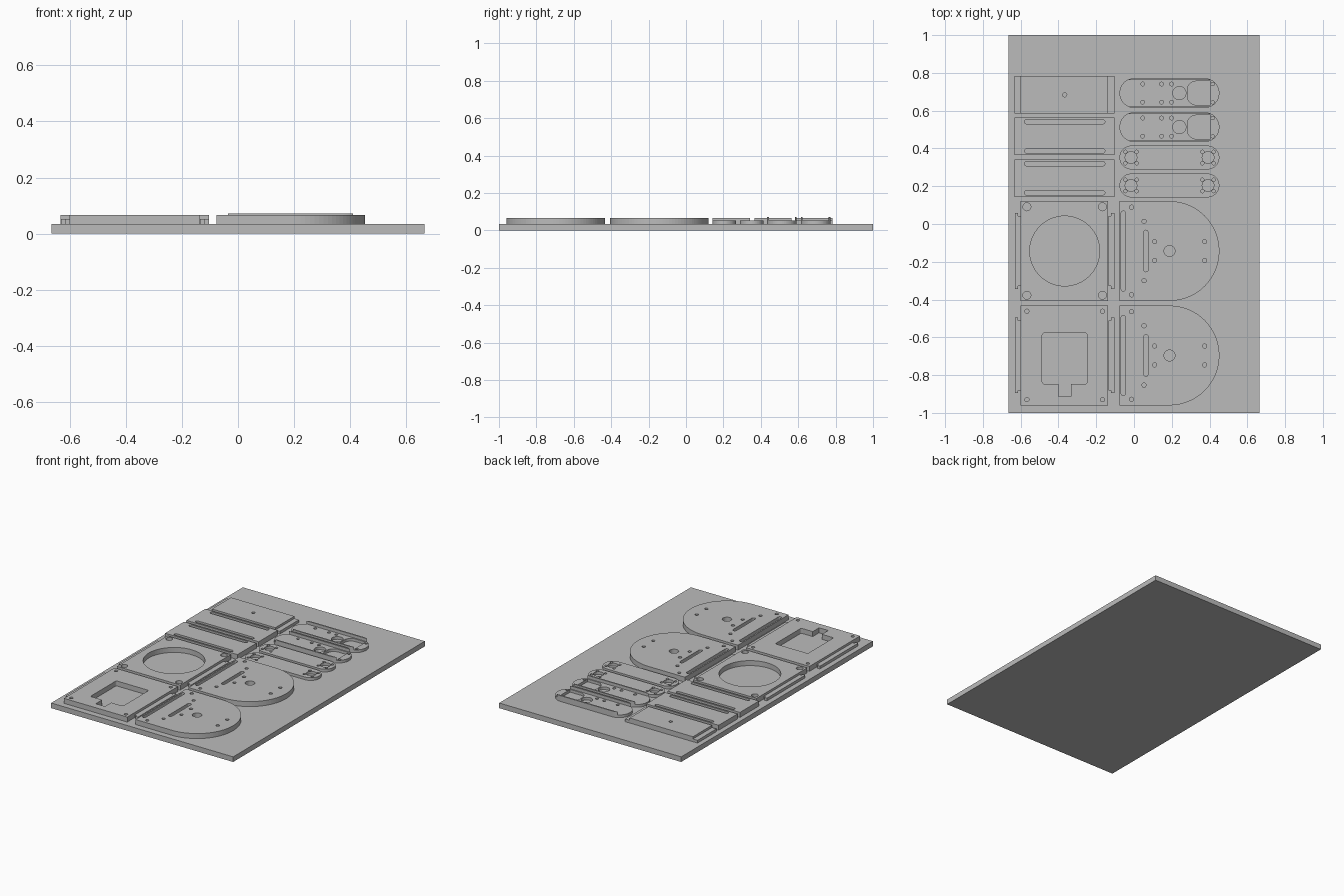
import bpy
from math import cos, sin, pi, radians

if "Cube" in bpy.data.objects:
    bpy.data.objects.remove(bpy.data.objects["Cube"])

grey = bpy.data.materials.new("plain_grey")
grey.use_nodes = True
colour = (0.5, 0.5, 0.5, 1)
grey.diffuse_color = colour
grey.node_tree.nodes["Principled BSDF"].inputs["Base Color"].default_value = colour

FLOOR, STEP, TOP, WALL = 0.034, 0.052, 0.067, 0.072


# Outline helpers
def arc(cx, cy, r, a, b, n=24):
    return [(cx + r * cos(radians(a + (b - a) * i / n)),
             cy + r * sin(radians(a + (b - a) * i / n))) for i in range(n + 1)]


def circle(cx, cy, r, n=32):
    return arc(cx, cy, r, 0, 360, n)[:-1]


def rect(x0, x1, y0, y1):
    return [(x0, y0), (x1, y0), (x1, y1), (x0, y1)]


def slot(x0, x1, y0, y1):
    """Rectangle whose short ends are half circles."""
    if x1 - x0 > y1 - y0:
        r, cy = (y1 - y0) / 2, (y0 + y1) / 2
        return arc(x1 - r, cy, r, -90, 90) + arc(x0 + r, cy, r, 90, 270)
    r, cx = (x1 - x0) / 2, (x0 + x1) / 2
    return arc(cx, y1 - r, r, 0, 180) + arc(cx, y0 + r, r, 180, 360)


def plate(name, outline, z0, z1, holes=()):
    """Extruded flat outline with through holes."""
    curve = bpy.data.curves.new(name, 'CURVE')
    curve.dimensions = '2D'
    curve.fill_mode = 'BOTH'
    curve.extrude = (z1 - z0) / 2
    for pts in [outline, *holes]:
        s = curve.splines.new('POLY')
        s.points.add(len(pts) - 1)
        for p, (x, y) in zip(s.points, pts):
            p.co = (x, y, 0, 1)
        s.use_cyclic_u = True
        s.use_smooth = False
    temp = bpy.data.objects.new(name + "_curve", curve)
    bpy.context.collection.objects.link(temp)
    dg = bpy.context.evaluated_depsgraph_get()
    mesh = bpy.data.meshes.new_from_object(temp.evaluated_get(dg))
    bpy.data.objects.remove(temp)
    mesh.materials.clear()
    mesh.materials.append(grey)
    ob = bpy.data.objects.new(name, mesh)
    ob.location.z = (z0 + z1) / 2
    bpy.context.collection.objects.link(ob)
    return ob


# Base sheet
plate("base_sheet", rect(-0.665, 0.665, -1, 1), 0, FLOOR)

# Side panels: one plain with stepped ends, two slotted
L, R, MID = -0.633, -0.104, -0.367
plate("plain_panel", rect(-0.6, -0.137, 0.585, 0.784), FLOOR, TOP,
      [circle(MID, 0.684, 0.011)])
for side, x0, x1 in (("right", L, -0.6), ("left", -0.137, R)):
    plate("plain_panel_step_" + side, rect(x0, x1, 0.585, 0.784), FLOOR, STEP)
for i, cy in enumerate((0.464, 0.242)):
    plate(f"slotted_panel_{i + 1}", rect(L, R, cy - 0.099, cy + 0.099), FLOOR, TOP,
          [slot(-0.58, -0.154, cy + s * 0.077 - 0.011, cy + s * 0.077 + 0.011)
           for s in (-1, 1)])


# Square plates with side tabs
def square_plate(name, cy, corner_r, opening):
    holes = [circle(MID + sx * 0.2, cy + sy * 0.234, corner_r)
             for sx in (-1, 1) for sy in (-1, 1)]
    plate(name, rect(-0.6, -0.137, cy - 0.264, cy + 0.264), FLOOR, TOP, holes + [opening])
    for side, s in (("right", -1), ("left", 1)):
        xs = sorted((MID + s * 0.231, MID + s * 0.246))
        plate(f"{name}_neck_{side}", rect(*xs, cy - 0.186, cy + 0.186), FLOOR, STEP)
        xs = sorted((MID + s * 0.246, MID + s * 0.264))
        plate(f"{name}_tab_{side}", rect(*xs, cy - 0.2, cy + 0.2), FLOOR, STEP)


UP, LOW = -0.143, -0.696
square_plate("round_opening_plate", UP, 0.021, circle(MID, UP, 0.185, 64))
c = 0.012
x0, x1, y0, y1 = -0.486, -0.248, -0.847, -0.577
notch = (arc(x1 - c, y1 - c, c, 0, 90, 6) + arc(x0 + c, y1 - c, c, 90, 180, 6)
         + arc(x0 + c, y0 + c, c, 180, 270, 6) + [(-0.4, y0), (-0.4, -0.913)]
         + [(-0.333, -0.913), (-0.333, y0)] + arc(x1 - c, y0 + c, c, 270, 360, 6))
square_plate("notched_opening_plate", LOW, 0.011, notch)

# Round-ended plates
for name, cy in (("upper", UP), ("lower", LOW)):
    holes = [circle(0.188, cy, 0.029),
             slot(-0.068, -0.045, cy - 0.212, cy + 0.212),
             slot(0.05, 0.075, cy - 0.11, cy + 0.11)]
    for x, dy in ((-0.013, 0.232), (0.053, 0.157), (0.109, 0.05), (0.374, 0.05)):
        holes += [circle(x, cy + s * dy, 0.011, 20) for s in (-1, 1)]
    outline = arc(0.188, cy, 0.264, -90, 90, 48) + [(-0.077, cy + 0.264), (-0.077, cy - 0.264)]
    plate(name + "_round_ended_plate", outline, FLOOR, TOP, holes)

# Wide links with folded walls along both edges
X0, X1 = -0.077, 0.452
for i, cy in enumerate((0.693, 0.513)):
    r = 0.079
    window = (arc(0.33, cy + 0.015, 0.048, 90, 180, 10) + arc(0.33, cy - 0.015, 0.048, 180, 270, 10)
              + [(0.405, cy - 0.063), (0.405, cy + 0.063)])
    holes = [circle(0.24, cy, 0.035), window]
    for x in (0.046, 0.146, 0.199):
        holes += [circle(x, cy + s * 0.048, 0.01, 20) for s in (-1, 1)]
    holes += [circle(0.417, cy + s * 0.048, 0.009, 20) for s in (-1, 1)]
    plate(f"wide_link_{i + 1}", slot(X0, X1, cy - r, cy + r), FLOOR, STEP, holes)
    for side, s in (("back", 1), ("front", -1)):
        edge = arc(X1 - r, cy, r, s * 62, s * 90, 8) + arc(X0 + r, cy, r, s * 90, s * 118, 8)
        plate(f"wide_link_{i + 1}_{side}_wall", edge, FLOOR, WALL)

# Narrow links with a hole pattern at each end
for i, cy in enumerate((0.352, 0.204)):
    holes = []
    for x in (-0.016, 0.392):
        holes.append(circle(x, cy, 0.031))
        holes += [circle(x + sx * 0.03, cy + sy * 0.03, 0.009, 16)
                  for sx in (-1, 1) for sy in (-1, 1)]
    plate(f"narrow_link_{i + 1}", slot(X0, X1, cy - 0.063, cy + 0.063), FLOOR, STEP, holes)
